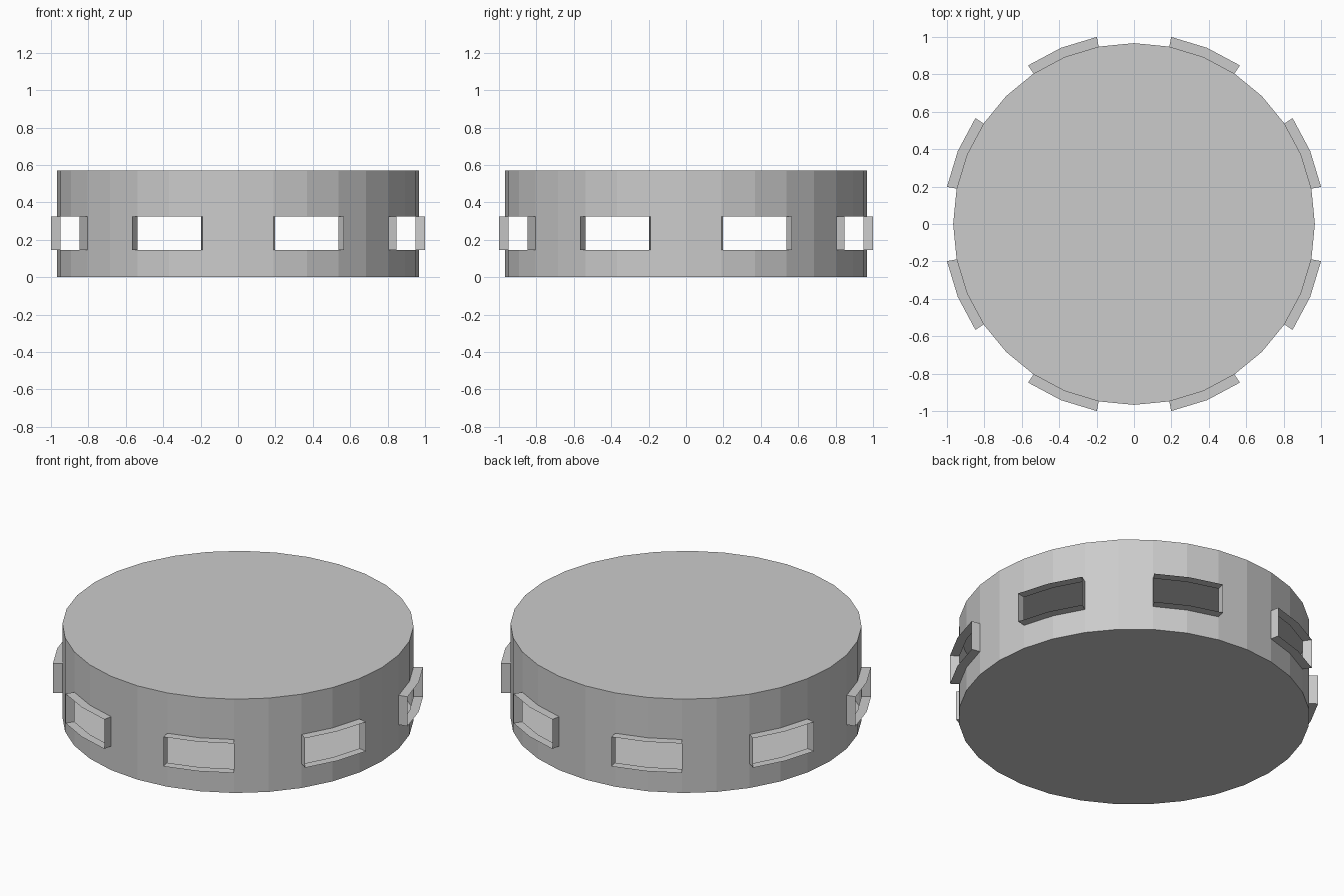
import bpy, bmesh, math

if "Cube" in bpy.data.objects:
    bpy.data.objects.remove(bpy.data.objects["Cube"])

SIDES = 32
R_WALL, R_RIM = 0.967, 1.0196
HEIGHT = 0.57
WIN_LOW, WIN_HIGH = 0.146, 0.325

bm = bmesh.new()

# Closed drum shell
bmesh.ops.create_cone(bm, cap_ends=True, segments=SIDES, radius1=R_WALL,
                      radius2=R_WALL, depth=HEIGHT)
bmesh.ops.translate(bm, verts=bm.verts, vec=(0, 0, HEIGHT / 2))

# Horizontal cuts along the bottom and top of the windows
for z in (WIN_LOW, WIN_HIGH):
    bmesh.ops.bisect_plane(bm, geom=bm.verts[:] + bm.edges[:] + bm.faces[:],
                           plane_co=(0, 0, z), plane_no=(0, 0, 1))


# Eight window openings, each two wall segments wide
def is_window(face):
    c = face.calc_center_median()
    if abs(face.normal.z) > 0.5 or not WIN_LOW < c.z < WIN_HIGH:
        return False
    segment = int((math.atan2(c.y, c.x) % math.tau) / math.tau * SIDES)
    return segment % 4 in (1, 2)


bm.normal_update()
bmesh.ops.delete(bm, geom=[f for f in bm.faces if is_window(f)], context='FACES')

# Thin frames pulled outward from the opening edges
border = [e for e in bm.edges if e.is_boundary]
result = bmesh.ops.extrude_edge_only(bm, edges=border)
for v in result['geom']:
    if isinstance(v, bmesh.types.BMVert):
        v.co.x *= R_RIM / R_WALL
        v.co.y *= R_RIM / R_WALL

bmesh.ops.recalc_face_normals(bm, faces=bm.faces)
mesh = bpy.data.meshes.new("windowed_drum")
bm.to_mesh(mesh)
bm.free()
drum = bpy.data.objects.new("windowed_drum", mesh)
bpy.context.collection.objects.link(drum)
